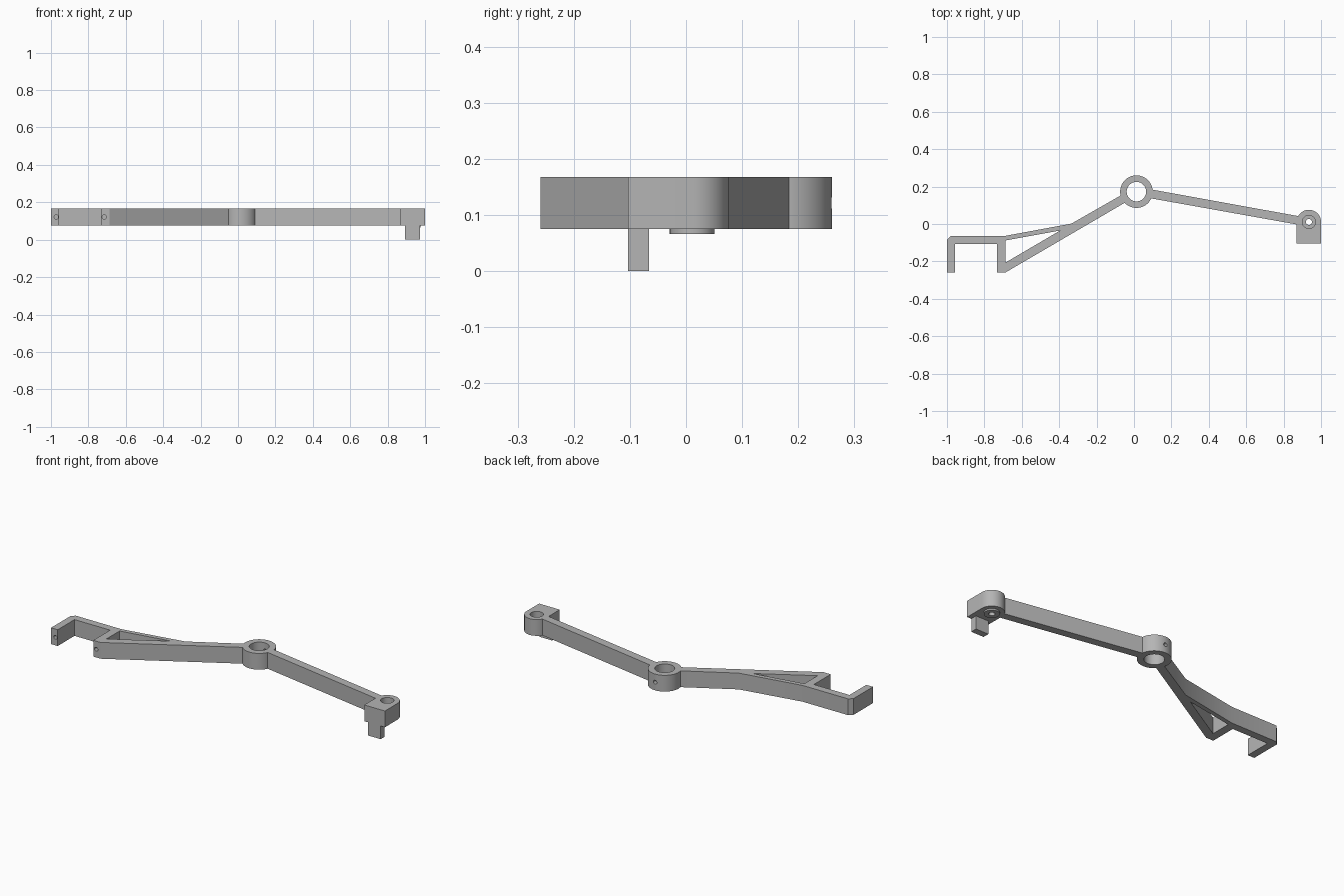
import bpy
import bmesh
from math import sin, cos, pi, radians
from mathutils import Matrix

Z0, Z1 = 0.075, 0.168
MID = (Z0 + Z1) / 2
HUB = (0.013, 0.173)
BOSS = (0.935, 0.011)

cube = bpy.data.objects.get("Cube")
if cube:
    bpy.data.objects.remove(cube, do_unlink=True)

grey = bpy.data.materials.new("plain grey")
grey.use_nodes = True
colour = (0.46, 0.46, 0.46, 1)
grey.diffuse_color = colour
grey.node_tree.nodes["Principled BSDF"].inputs["Base Color"].default_value = colour


def link(name, bm):
    bmesh.ops.recalc_face_normals(bm, faces=bm.faces)
    mesh = bpy.data.meshes.new(name)
    bm.to_mesh(mesh)
    bm.free()
    mesh.materials.append(grey)
    obj = bpy.data.objects.new(name, mesh)
    bpy.context.collection.objects.link(obj)
    return obj


def prism(name, outline, z0=Z0, z1=Z1):
    """Extrude a flat outline from z0 up to z1."""
    bm = bmesh.new()
    face = bm.faces.new([bm.verts.new((x, y, z0)) for x, y in outline])
    top = bmesh.ops.extrude_face_region(bm, geom=[face])["geom"]
    verts = [v for v in top if isinstance(v, bmesh.types.BMVert)]
    bmesh.ops.translate(bm, verts=verts, vec=(0, 0, z1 - z0))
    return link(name, bm)


def arc(centre, r, start=0, end=2 * pi, n=64):
    return [(centre[0] + r * cos(start + (end - start) * i / n),
             centre[1] + r * sin(start + (end - start) * i / n)) for i in range(n)]


def drill(name, x, y, length):
    """Small round cutter lying along y, centred on (x, y)."""
    bm = bmesh.new()
    bmesh.ops.create_cone(bm, cap_ends=True, segments=24, radius1=0.011, radius2=0.011,
                          depth=length, matrix=Matrix.Translation((x, y, MID))
                          @ Matrix.Rotation(pi / 2, 4, "X"))
    return link(name, bm)


def finish(obj, cutters=()):
    """Cut the holes, then smooth the round walls."""
    bpy.ops.object.select_all(action="DESELECT")
    obj.select_set(True)
    bpy.context.view_layer.objects.active = obj
    for cutter in cutters:
        mod = obj.modifiers.new("cut", "BOOLEAN")
        mod.operation = "DIFFERENCE"
        mod.solver = "EXACT"
        mod.object = cutter
        bpy.ops.object.modifier_apply(modifier=mod.name)
    bpy.ops.object.shade_smooth_by_angle(angle=radians(30))
    for cutter in cutters:
        bpy.data.objects.remove(cutter, do_unlink=True)


# Central pivot ring with a set-screw hole in its back
finish(prism("pivot_ring", arc(HUB, 0.087)),
       [prism("bore_cutter", arc(HUB, 0.052), 0, 0.3),
        drill("screw_cutter", HUB[0], HUB[1] + 0.08, 0.1)])

# Clip, brace and slanted arm in one outline
clip = [(-1, -0.259), (-0.958, -0.259), (-0.958, -0.107), (-0.733, -0.107),
        (-0.733, -0.259), (-0.687, -0.259), (-0.04, 0.119), (-0.055, 0.162),
        (-0.335, 0.002), (-0.692, -0.064), (-0.98, -0.064), (-1, -0.084)]
finish(prism("clip_arm", clip),
       [prism("window_cutter", [(-0.687, -0.088), (-0.687, -0.206), (-0.395, -0.035)], 0, 0.3),
        drill("outer_hole_cutter", -0.972, -0.259, 0.14),
        drill("inner_hole_cutter", -0.715, -0.259, 0.14)])

# Straight arm on the other side
finish(prism("long_arm", [(0.08, 0.139), (0.885, -0.005), (0.885, 0.041), (0.08, 0.187)]))

# End block with rounded back and stepped hole
block = arc(BOSS, 0.065, 0, pi, 32) + [(0.87, BOSS[1]), (0.87, -0.097), (1, -0.097)]
finish(prism("end_block", block),
       [prism("counterbore_cutter", arc(BOSS, 0.035), 0.09, 0.3),
        prism("pin_cutter", arc(BOSS, 0.016), 0, 0.3)])

# Collar under the end block
finish(prism("lower_collar", arc(BOSS, 0.04), 0.066, 0.08),
       [prism("collar_cutter", arc(BOSS, 0.016), 0, 0.3)])

# Downward peg at the front of the block
finish(prism("peg", [(0.893, -0.103), (0.973, -0.103), (0.973, -0.066), (0.893, -0.066)],
             0, Z0 + 0.01))
# Thin pad carrying the peg up the front of the block
finish(prism("front_pad", [(0.87, -0.103), (1, -0.103), (1, -0.09), (0.87, -0.09)]))
